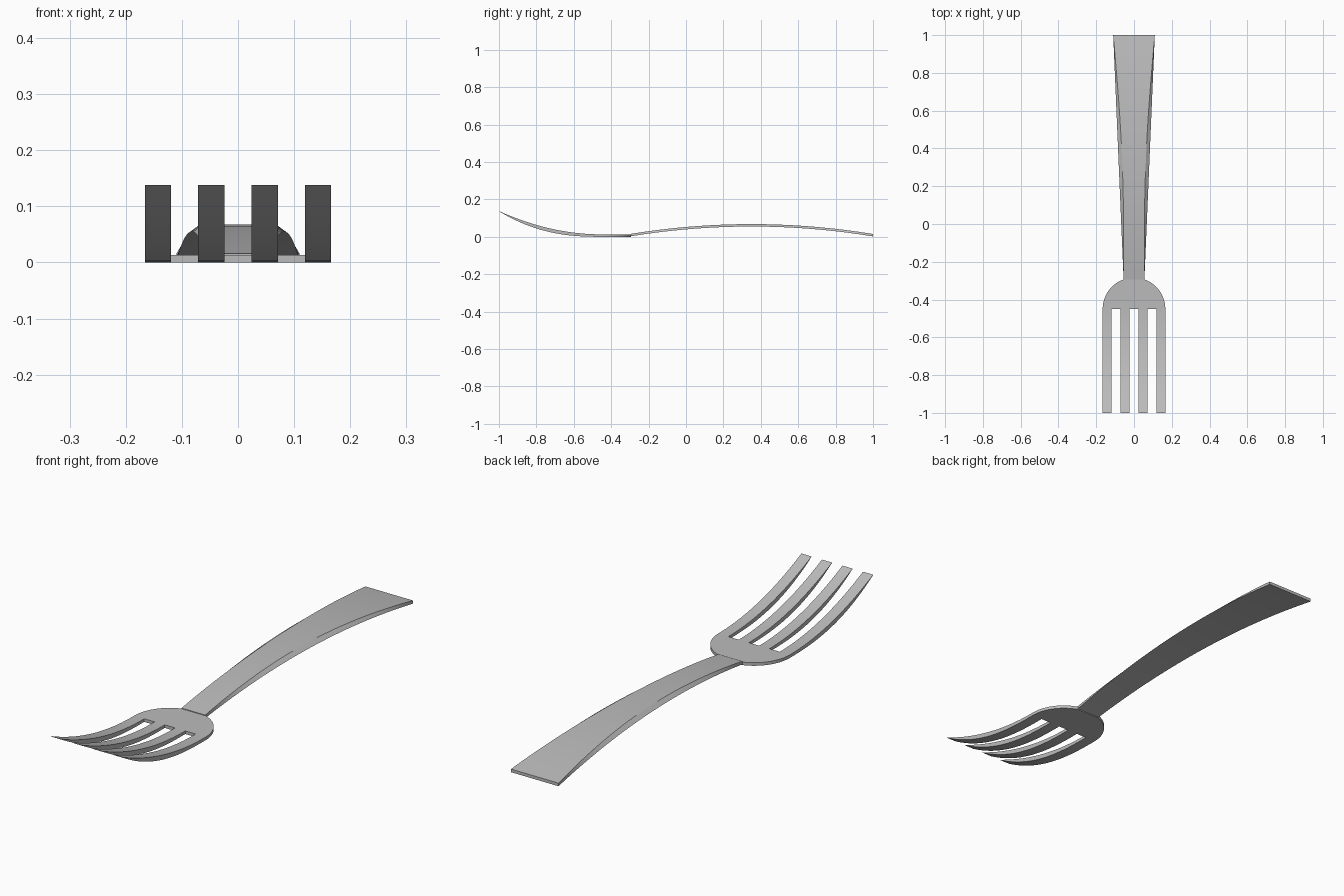
import bpy, bmesh, math

if "Cube" in bpy.data.objects:
    bpy.data.objects.remove(bpy.data.objects["Cube"], do_unlink=True)

steel = bpy.data.materials.new("brushed_grey")
steel.use_nodes = True
GREY = (0.5, 0.5, 0.5, 1)
steel.diffuse_color = GREY
steel.node_tree.nodes["Principled BSDF"].inputs["Base Color"].default_value = GREY

ROOT, TIP, NECK, END = -0.45, -1.0, -0.295, 1.0
THICK, RADIUS, NECK_W, END_W, TINE_W = 0.013, 0.166, 0.055, 0.11, 0.047


def loft(bm, rows, front_cap=False, back_cap=False):
    """Skin four-cornered sections: (y, centre x, half bottom, half top, z bottom, z top)."""
    rings = [[bm.verts.new(p) for p in ((cx - b, y, z0), (cx + b, y, z0), (cx + t, y, z1), (cx - t, y, z1))]
             for y, cx, b, t, z0, z1 in rows]
    for a, c in zip(rings, rings[1:]):
        for i in range(4):
            j = (i + 1) % 4
            bm.faces.new((a[i], a[j], c[j], c[i]))
    if front_cap:
        bm.faces.new(rings[0])
    if back_cap:
        bm.faces.new(rings[-1])


def finish(bm, name):
    bmesh.ops.remove_doubles(bm, verts=bm.verts, dist=0.0001)
    bmesh.ops.recalc_face_normals(bm, faces=bm.faces)
    mesh = bpy.data.meshes.new(name)
    bm.to_mesh(mesh)
    bm.free()
    mesh.materials.append(steel)
    obj = bpy.data.objects.new(name, mesh)
    bpy.context.collection.objects.link(obj)
    bpy.ops.object.select_all(action="DESELECT")
    obj.select_set(True)
    bpy.context.view_layer.objects.active = obj
    bpy.ops.object.shade_smooth_by_angle(angle=math.radians(30))


# Head: half-round plate with four tines curving up to thin tips
bm = bmesh.new()
last = math.acos(NECK_W / RADIUS)
rows = []
for i in range(13):
    a = last * i / 12
    w = RADIUS * math.cos(a)
    rows.append((ROOT + RADIUS * math.sin(a), 0, w, w, 0, THICK))
loft(bm, rows, back_cap=True)

pitch = (2 * RADIUS - TINE_W) / 3
for k in range(4):
    cx = (k - 1.5) * pitch
    rows = []
    for i in range(21):
        s = i / 20
        bottom, top = 0.137 * s ** 2.48, THICK + 0.125 * s ** 2
        rows.append((ROOT + (TIP - ROOT) * s, cx, TINE_W / 2, TINE_W / 2, bottom, top))
    loft(bm, rows, back_cap=True)

# Walls closing the slots between the tines
for k in range(3):
    cx, h = (k - 1) * pitch, (pitch - TINE_W) / 2
    bm.faces.new([bm.verts.new((cx + x, ROOT, z)) for x, z in ((-h, 0), (h, 0), (h, THICK), (-h, THICK))])
finish(bm, "tined_head")

# Handle: arched, widening bar whose sides slope inward in the middle
bm = bmesh.new()
rows = []
for i in range(33):
    s = i / 32
    y = NECK + (END - NECK) * s
    w = NECK_W + (END_W - NECK_W) * s
    top = 0.068 - 0.1254 * (y - 0.35) ** 2
    rows.append((y, 0, w, w - 0.019 * math.sin(math.pi * s), top - THICK, top))
loft(bm, rows, front_cap=True, back_cap=True)
finish(bm, "handle")
